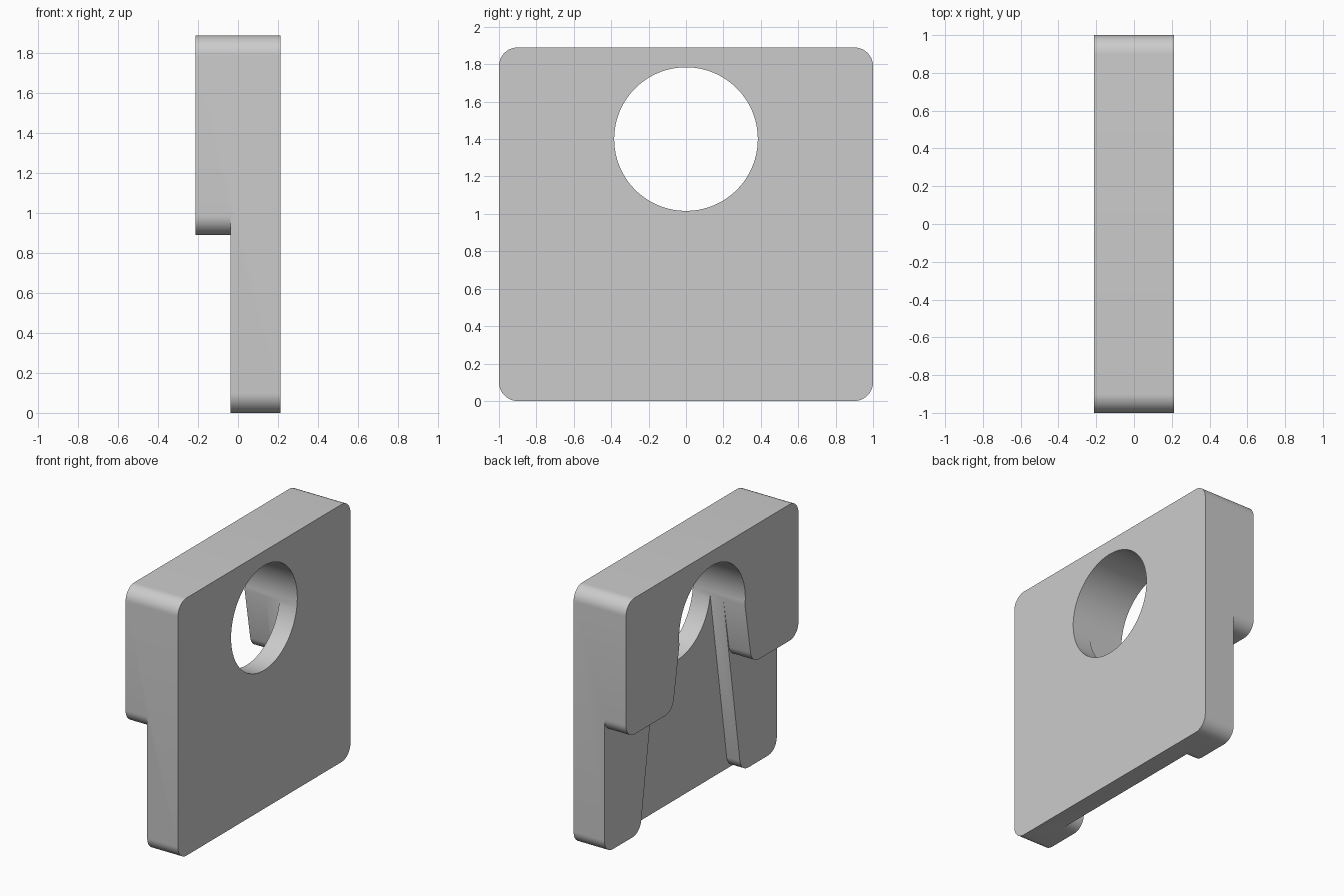
import bpy
import bmesh
from math import radians, sin, cos, tan
from mathutils import Vector

if "Cube" in bpy.data.objects:
    bpy.data.objects.remove(bpy.data.objects["Cube"])

HEIGHT, HOLE_Z, HOLE_R = 1.89, 1.4, 0.384
FLARE = radians(8)       # slope of the slot sides
ROUND = 0.1              # corner radius
BACK, STEP, RECESS, FACE = -0.2125, -0.037, 0.07, 0.2125   # layer limits in x

grey = bpy.data.materials.new("plain grey")
grey.use_nodes = True
grey.diffuse_color = (0.6, 0.6, 0.6, 1)
grey.node_tree.nodes["Principled BSDF"].inputs["Base Color"].default_value = (0.6, 0.6, 0.6, 1)


def arc(start, end):
    """Points on the hole circle, every four degrees."""
    return [Vector((HOLE_R * cos(radians(d)), HOLE_Z + HOLE_R * sin(radians(d))))
            for d in range(start, end, 4)]


def fillet(before, corner, after, steps=12):
    """Replace a corner by a tangent arc."""
    u, v = (before - corner).normalized(), (after - corner).normalized()
    half = u.angle(v) / 2
    centre = corner + (u + v).normalized() * ROUND / sin(half)
    a = corner + u * ROUND / tan(half) - centre
    b = corner + v * ROUND / tan(half) - centre
    sweep = a.angle(b)
    return [centre + (a * sin(sweep * (1 - i / steps)) + b * sin(sweep * i / steps)) / sin(sweep)
            for i in range(steps + 1)]


def round_corners(corners, closed=True):
    """Round all corners; an open run keeps its two end points only as guides."""
    n = len(corners)
    picks = range(n) if closed else range(1, n - 1)
    return [p for i in picks
            for p in fillet(corners[i - 1], corners[i], corners[(i + 1) % n])]


def slab(name, loops, x0, x1):
    """Fill outline loops in the yz plane and extrude them along x."""
    bm = bmesh.new()
    edges = []
    for loop in loops:
        verts = [bm.verts.new((x0, p.x, p.y)) for p in loop]
        edges += [bm.edges.new((v, verts[i - 1])) for i, v in enumerate(verts)]
    bmesh.ops.triangle_fill(bm, use_beauty=True, use_dissolve=False, edges=edges)
    out = bmesh.ops.extrude_face_region(bm, geom=bm.faces[:])
    moved = [g for g in out["geom"] if isinstance(g, bmesh.types.BMVert)]
    bmesh.ops.translate(bm, verts=moved, vec=(x1 - x0, 0, 0))
    bmesh.ops.recalc_face_normals(bm, faces=bm.faces[:])
    mesh = bpy.data.meshes.new(name)
    bm.to_mesh(mesh)
    bm.free()
    mesh.materials.append(grey)
    obj = bpy.data.objects.new(name, mesh)
    bpy.context.collection.objects.link(obj)
    return obj


def yoke(bottom):
    """Arch outline with two rounded legs and a flared slot."""
    inner = HOLE_R / cos(FLARE) + tan(FLARE) * (HOLE_Z - bottom)
    arch = arc(-8, 189)
    corners = [arch[-1], Vector((-inner, bottom)), Vector((-1, bottom)), Vector((-1, HEIGHT)),
               Vector((1, HEIGHT)), Vector((1, bottom)), Vector((inner, bottom)), arch[0]]
    return arch + round_corners(corners, closed=False)


# Front plate with the round hole, then the two stepped layers behind it
outline = round_corners([Vector(c) for c in ((-1, 0), (-1, HEIGHT), (1, HEIGHT), (1, 0))])
plate = slab("slotted_plate", [outline, arc(0, 360)], RECESS, FACE)
legs = slab("legs", [yoke(0)], STEP, RECESS)
ears = slab("ears", [yoke(0.89)], BACK, STEP)

# Join the layers into one solid
bpy.context.view_layer.objects.active = plate
for part in (legs, ears):
    union = plate.modifiers.new("join", "BOOLEAN")
    union.operation = "UNION"
    union.solver = "EXACT"
    union.object = part
    bpy.ops.object.modifier_apply(modifier=union.name)
    bpy.data.objects.remove(part)

# Clean flat areas and smooth only the curved ones
bm = bmesh.new()
bm.from_mesh(plate.data)
bmesh.ops.remove_doubles(bm, verts=bm.verts[:], dist=0.0001)
bmesh.ops.dissolve_limit(bm, angle_limit=radians(0.5), verts=bm.verts[:], edges=bm.edges[:])
bm.to_mesh(plate.data)
bm.free()
bpy.ops.object.select_all(action="DESELECT")
plate.select_set(True)
bpy.ops.object.shade_smooth_by_angle(angle=radians(30))
